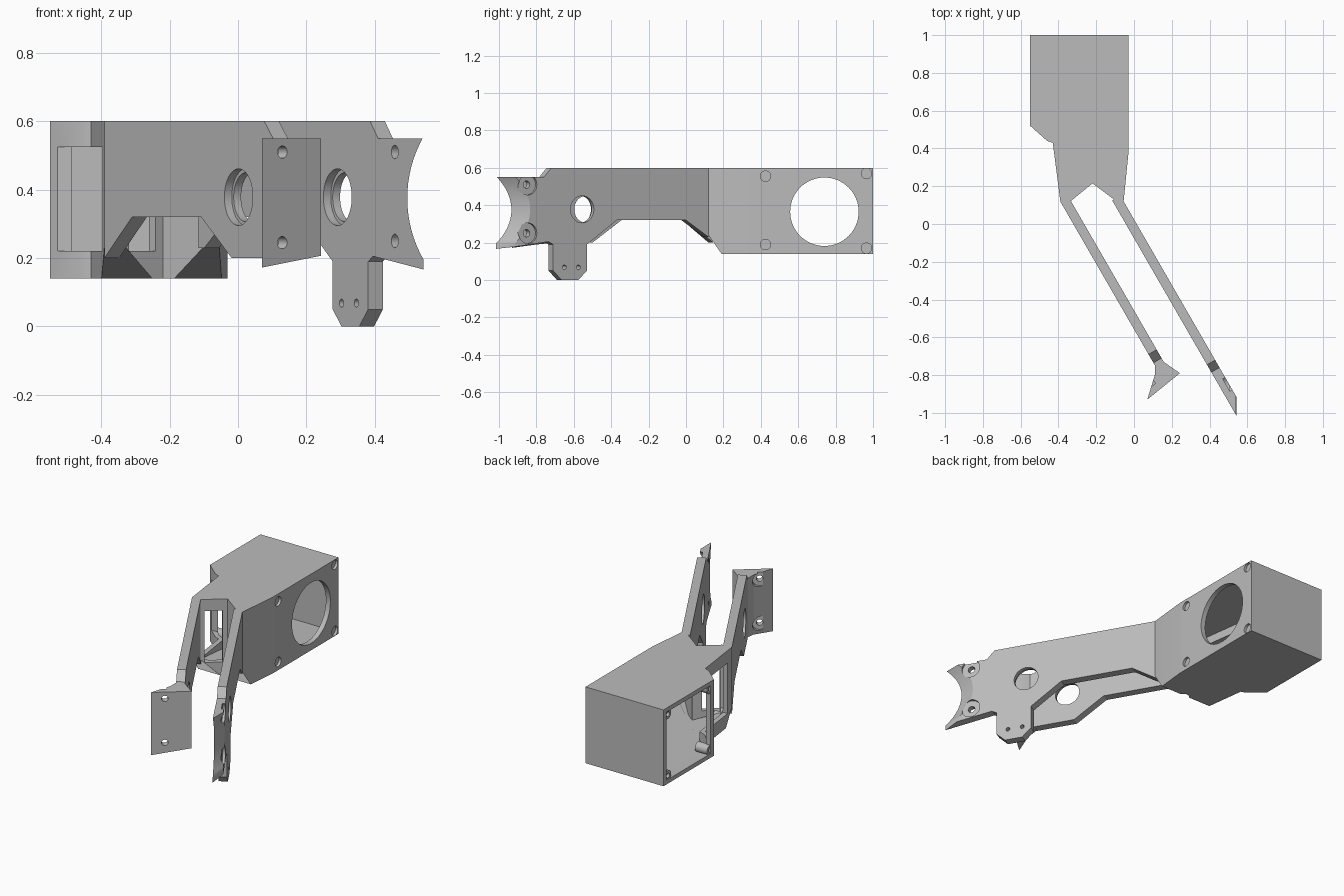
import bpy, bmesh, math
from mathutils import Vector

cube = bpy.data.objects.get("Cube")
if cube:
    bpy.data.objects.remove(cube, do_unlink=True)

grey = bpy.data.materials.new("plain grey")
grey.use_nodes = True
grey.diffuse_color = (0.5, 0.5, 0.5, 1)
grey.node_tree.nodes["Principled BSDF"].inputs["Base Color"].default_value = (0.5, 0.5, 0.5, 1)

ACROSS = Vector((-0.866, -0.5, 0))   # through the thickness of an arm
PAD = Vector((0.636, -0.772, 0))     # facing of the mounting pad
SLOPE = 0.577                        # sideways drift of the arms


def make(name, bm):
    bmesh.ops.recalc_face_normals(bm, faces=bm.faces)
    mesh = bpy.data.meshes.new(name)
    bm.to_mesh(mesh)
    bm.free()
    mesh.materials.append(grey)
    obj = bpy.data.objects.new(name, mesh)
    bpy.context.collection.objects.link(obj)
    return obj


def prism(name, points, sweep, trim=None):
    """Sweep a closed loop of 3D points; trim is (point, normal) of a cut."""
    bm = bmesh.new()
    low = [bm.verts.new(p) for p in points]
    high = [bm.verts.new(Vector(p) + Vector(sweep)) for p in points]
    bm.faces.new(low)
    bm.faces.new(high[::-1])
    for i in range(len(low)):
        j = (i + 1) % len(low)
        bm.faces.new((low[i], low[j], high[j], high[i]))
    if trim:
        bmesh.ops.bisect_plane(bm, geom=bm.verts[:] + bm.edges[:] + bm.faces[:],
                               plane_co=trim[0], plane_no=trim[1], clear_outer=True)
        bmesh.ops.holes_fill(bm, edges=[e for e in bm.edges if e.is_boundary])
    return make(name, bm)


def slab(name, outline, bottom, top, trim=None):
    return prism(name, [(x, y, bottom) for x, y in outline], (0, 0, top - bottom), trim)


def rod(name, center, axis, radius, length, sides=32):
    bm = bmesh.new()
    bmesh.ops.create_cone(bm, cap_ends=True, segments=sides, radius1=radius,
                          radius2=radius, depth=length)
    turn = Vector(axis).to_track_quat("Z", "Y").to_matrix()
    bmesh.ops.rotate(bm, verts=bm.verts, cent=(0, 0, 0), matrix=turn)
    bmesh.ops.translate(bm, verts=bm.verts, vec=center)
    return make(name, bm)


def cut(target, cutters):
    """Subtract each cutter from the target and discard it."""
    bpy.context.view_layer.objects.active = target
    for c in cutters:
        c.hide_render = True
        mod = target.modifiers.new("cut", "BOOLEAN")
        mod.operation, mod.solver, mod.object = "DIFFERENCE", "EXACT", c
        bpy.ops.object.modifier_apply(modifier=mod.name)
        bpy.data.objects.remove(c, do_unlink=True)


# Hollow housing with a V notch at the front and a sloped lower lip
lip = Vector((0, -0.1, -0.07)).normalized()
housing = slab("housing", [(-.55, 1), (-.03, 1), (-.03, .37), (-.055, .12), (-.1, .125),
                           (-.22, .215), (-.33, .125), (-.39, .12), (-.43, .43),
                           (-.46, .44), (-.55, .52)], .14, .6, ((0, .12, .24), lip))
cavity = slab("cavity", [(-.52, .97), (-.06, .97), (-.06, .37), (-.08, .18), (-.11, .17),
                         (-.22, .255), (-.33, .165), (-.365, .16), (-.405, .45),
                         (-.45, .465), (-.52, .535)], .165, .575, ((0, .16, .24), lip))
side_opening = slab("side_opening", [(-.6, .55), (-.5, .55), (-.5, .97), (-.6, .97)], .165, .575)
neck_opening = slab("neck_opening", [(-.6, .17), (-.36, .17), (-.39, .5), (-.6, .5)], .22, .525)
along = Vector((0.772, 0.636, 0)) * 0.05
mid = Vector((-.28, .166, 0))
reach = PAD * 0.06
window = slab("window", [(p.x, p.y) for p in (mid - along - reach, mid + along - reach,
                                              mid + along + reach, mid - along + reach)], .22, .53)
cut(housing, [cavity, side_opening, neck_opening, window,
              rod("port", (-.04, .74, .365), (1, 0, 0), .183, .2, 64)])

# Screw pockets in the closed side and corner bosses behind the open side
screws = [(.425, .555), (.425, .19), (.965, .57), (.965, .17)]
for y, z in screws:
    cut(housing, [rod("pocket", (-.03, y, z), (1, 0, 0), .028, .03, 24)])
for y, z in [(.95, .555), (.95, .185), (.55, .555), (.55, .185)]:
    boss = rod("corner_boss", (-.505, y, z), (1, 0, 0), .03, .08, 20)
    cut(boss, [rod("boss_hole", (-.55, y, z), (1, 0, 0), .014, .1, 16)])


def arm(name, x0, profile):
    """Arm from a (y, z) profile drawn on its left face."""
    return prism(name, [(x0 + (.12 - y) * SLOPE, y, z) for y, z in profile], ACROSS * .05)


def on_arm(x0, y, z, depth=.025):
    return Vector((x0 + (.12 - y) * SLOPE, y, z)) + ACROSS * depth


# Long left arm with a foot tab
LEFT, RIGHT = -.055, -.333
left_arm = arm("left_arm", LEFT, [
    (.15, .6), (-.72, .6), (-.76, .55), (-1.1, .55), (-1.1, .15), (-.735, .205),
    (-.71, .19), (-.71, .05), (-.665, 0), (-.575, 0), (-.53, .05), (-.53, .19),
    (-.37, .32), (0, .32), (.12, .23), (.15, .23)])
tools = [slab("tip_trim", [(.543, -1.4), (1, -1.4), (1, -.5), (.543, -.5)], -.1, .8),
         rod("tip_curve", (.858, -.95, .375), (0, 1, 0), .363, .6, 96)]
for z in (.51, .25):
    tools += [rod("bolt_hole", on_arm(LEFT, -.845, z), ACROSS, .02, .2, 24),
              rod("bolt_recess", on_arm(LEFT, -.845, z, 0), ACROSS, .055, .03)]
for y in (-.65, -.575):
    tools.append(rod("tab_hole", on_arm(LEFT, y, .068), ACROSS, .012, .2, 16))
cut(left_arm, tools)

# Short right arm
right_arm = arm("right_arm", RIGHT, [
    (.145, .6), (-.665, .6), (-.71, .55), (-.74, .55), (-.74, .2), (-.5, .2),
    (-.345, .32), (.005, .32), (.145, .2)])

# Stepped round hole through both arms
for part, x0, y in ((left_arm, LEFT, -.555), (right_arm, RIGHT, -.535)):
    cut(part, [rod("round_hole", on_arm(x0, y, .378), ACROSS, .072, .3, 48),
               rod("round_step", on_arm(x0, y, .378, .05), ACROSS, .083, .05, 48)])

# Angled mounting pad at the end of the right arm
pad = slab("mounting_pad", [(.11, -.72), (.15, -.725), (.243, -.79), (.07, -.93), (.11, -.8)],
           .1, .55, ((.07, -.93, .172), Vector((.12, .1, -1)).normalized()))
tools = []
for z in (.51, .245):
    face = Vector((.13, -.882, z))
    tools += [rod("pad_hole", face, PAD, .018, .4, 24),
              rod("pad_recess", face - PAD * .13, PAD, .042, .18)]
cut(pad, tools)

# Smooth round walls while keeping hard edges
bpy.ops.object.select_all(action="DESELECT")
for obj in bpy.context.collection.objects:
    if obj.type == "MESH" and grey.name in obj.data.materials:
        obj.select_set(True)
        bpy.context.view_layer.objects.active = obj
bpy.ops.object.shade_smooth_by_angle(angle=math.radians(30))
